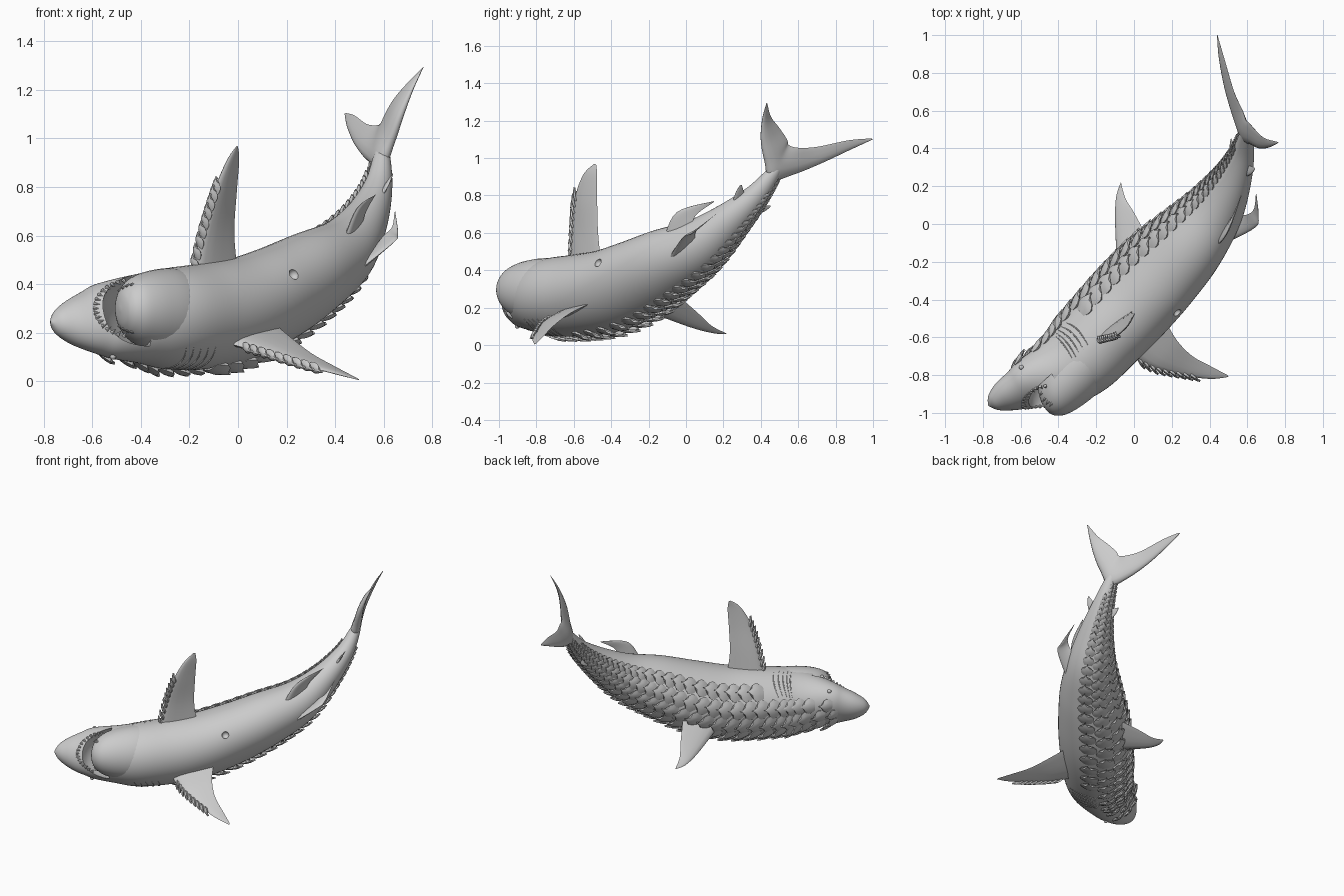
import bpy, bmesh, math
from mathutils import Vector as V, Matrix
from mathutils.bvhtree import BVHTree

if "Cube" in bpy.data.objects:
    bpy.data.objects.remove(bpy.data.objects["Cube"])

# Body stations: centre x, y, z, dorsal radius, lateral radius
ST = [(-.77, -.962, .243, .005, .005), (-.745, -.945, .242, .045, .052), (-.69, -.913, .242, .077, .097),
      (-.615, -.878, .245, .1, .136), (-.54, -.84, .25, .13, .166), (-.4, -.785, .257, .185, .187),
      (-.283, -.708, .257, .217, .207), (-.14, -.56, .267, .23, .215), (0, -.41, .292, .24, .21),
      (.143, -.258, .352, .235, .198), (.292, -.105, .436, .205, .178), (.428, .063, .527, .157, .143),
      (.52, .224, .657, .108, .096), (.575, .368, .794, .066, .06), (.592, .467, .92, .038, .035),
      (.588, .5, .98, .015, .02)]
BELLY = V((.54, -.67, .5)).normalized()


def spline(pts, s):
    """Catmull-Rom through tuples, s in index units."""
    n = len(pts) - 1
    i = max(0, min(int(s), n - 1))
    t = s - i
    a, b, c, d = (pts[max(0, min(n, i + k))] for k in (-1, 0, 1, 2))
    return [.5 * (2 * q + (r - p) * t + (2 * p - 5 * q + 4 * r - w) * t * t + (3 * q - p - 3 * r + w) * t ** 3)
            for p, q, r, w in zip(a, b, c, d)]


def frame(s):
    p = spline(ST, s)
    t = V(spline(ST, min(s + .3, 15))[:3]) - V(spline(ST, max(s - .3, 0))[:3])
    t.normalize()
    v = (BELLY - t * t.dot(BELLY)).normalized()
    return V(p[:3]), t, -v, v.cross(t), max(p[3], .004), max(p[4], .004)


def surf(s, deg):
    """Point and normal on the body; 0 degrees is the spine."""
    c, t, d, l, rv, rl = frame(s)
    a = math.radians(deg)
    return (c + d * rv * math.cos(a) + l * rl * math.sin(a),
            (d * math.cos(a) / rv + l * math.sin(a) / rl).normalized())


def finish(name, bm, angle=50, fix=True):
    if fix:
        bmesh.ops.recalc_face_normals(bm, faces=bm.faces)
    me = bpy.data.meshes.new(name)
    bm.to_mesh(me)
    bm.free()
    ob = bpy.data.objects.new(name, me)
    bpy.context.collection.objects.link(ob)
    smooth(ob, angle)
    return ob


def smooth(ob, angle):
    bpy.ops.object.select_all(action='DESELECT')
    ob.select_set(True)
    bpy.context.view_layer.objects.active = ob
    bpy.ops.object.shade_smooth_by_angle(angle=math.radians(angle))


def apply_mod(ob, kind, **props):
    m = ob.modifiers.new(kind.title(), kind)
    for k, v in props.items():
        setattr(m, k, v)
    bpy.context.view_layer.objects.active = ob
    bpy.ops.object.modifier_apply(modifier=m.name)


def tree_of(ob):
    bm = bmesh.new()
    bm.from_mesh(ob.data)
    tree = BVHTree.FromBMesh(bm)
    bm.free()
    return tree


def loft(rings):
    bm = bmesh.new()
    vs = [[bm.verts.new(p) for p in r] for r in rings]
    n = len(vs[0])
    for a, b in zip(vs, vs[1:]):
        for k in range(n):
            bm.faces.new((a[k], a[(k + 1) % n], b[(k + 1) % n], b[k]))
    bm.faces.new(vs[0])
    bm.faces.new(vs[-1])
    return bm


def fin(name, secs, thick=.085):
    """Loft lens-shaped sections given as (leading point, trailing point)."""
    flat = [tuple(a) + tuple(b) for a, b in secs]
    n = (len(flat) - 1) * 6
    rows = [spline(flat, i / 6) for i in range(n + 1)]
    rings = []
    for i, p in enumerate(rows):
        a, b = V(p[:3]), V(p[3:])
        q, r = rows[max(i - 1, 0)], rows[min(i + 1, n)]
        span = V(r[:3]) + V(r[3:]) - V(q[:3]) - V(q[3:])
        nrm = (b - a).cross(span).normalized()
        h = thick * min((b - a).length, .3)
        ring = []
        for k in range(14):
            f = k / 14 * math.tau
            u = (1 - math.cos(f)) / 2
            ring.append(a.lerp(b, u) + nrm * h * math.sin(f) * (1.3 - u))
        rings.append(ring)
    return finish(name, loft(rings), 60)


def plate(bm, o, fwd, up, length, half, lift, keel):
    """One pointed, keeled scale, raised at its rear tip."""
    fwd = fwd.normalized()
    up = (up - fwd * up.dot(fwd)).normalized()
    side = up.cross(fwd)
    g = []
    for i, w in enumerate((.6, .92, 1, .75, .1)):
        u = i / 4
        g.append([bm.verts.new(o + fwd * length * (u - .08 * abs(j) * u) + side * half * w * j / 2
                               + up * (lift * u + keel * (1 - (j / 2) ** 2 * 1.6) * (.4 + .6 * math.sin(u * 3))))
                  for j in range(-2, 3)])
    for i in range(4):
        for j in range(4):
            bm.faces.new((g[i][j], g[i + 1][j], g[i + 1][j + 1], g[i][j + 1]))


def plates_done(name, bm):
    ob = finish(name, bm, 30, False)
    apply_mod(ob, 'SOLIDIFY', thickness=.012, offset=-1)
    smooth(ob, 28)


# Body
rings = [[surf(i / 6, k * 7.5)[0] for k in range(48)] for i in range(15 * 6 + 1)]
body = finish('body', loft(rings), 60)
body_tree = tree_of(body)

# Lower jaw: (distance back from the lip, radius), blunt in front and fading into the belly
JAW = [(0, .008), (.006, .045), (.018, .075), (.045, .108), (.1, .142), (.2, .17), (.33, .183), (.48, .165)]
_, T, JD, JL, _, _ = frame(5)
LIP, JAW_T = V((-.487, -.95, .297)), V((.45, .46, -.03)).normalized()


def jaw_shape(name, shift, scale, stop):
    rows = [spline(JAW, i / 5) for i in range(stop * 5 + 1)]
    return finish(name, loft([[LIP + JAW_T * (d - shift) + (JD * math.cos(f) + JL * math.sin(f)) * r * scale
                               for f in (k * math.tau / 40 for k in range(40))] for d, r in rows]), 60)


jaw = jaw_shape('lower_jaw', 0, 1, 7)
jaw_tree = tree_of(jaw)

# Mouth recess and belly opening cut out of the body
hole = body_tree.ray_cast(V((.23, -2, .44)), V((0, 1, 0)))[0] or V((.23, -.5, .44))
bm = bmesh.new()
bmesh.ops.create_uvsphere(bm, u_segments=20, v_segments=12, radius=.023, matrix=Matrix.Translation(hole))
for cut in (jaw_shape('mouth_cutter', .075, .97, 5), finish('opening_cutter', bm)):
    apply_mod(body, 'BOOLEAN', operation='DIFFERENCE', solver='EXACT', object=cut)
    bpy.data.objects.remove(cut)
smooth(body, 45)

# Teeth
bm = bmesh.new()
for tree, cx, rx, rz, aim in ((body_tree, -.43, .158, .115, None), (jaw_tree, -.41, .115, .1, -T - V((0, .7, 0)))):
    for k in range(17):
        th = math.radians(-76 + k * 152 / 16)
        hit = tree.ray_cast(V((cx - rx * math.cos(th), -2, .3 + rz * math.sin(th))), V((0, 1, 0)))[0]
        if hit:
            d = (aim or (V((-.40, -.97, .3)) - hit)).normalized()
            bmesh.ops.create_cone(bm, cap_ends=True, segments=8, radius1=.01, radius2=0, depth=.026, matrix=
                                  Matrix.Translation(hit + d * .005) @ V((0, 0, 1)).rotation_difference(d).to_matrix().to_4x4())
finish('teeth', bm, 40)

# Fins, each section leading edge then trailing edge
A = [((-.2, -.62, .40), (.005, -.45, .40)), ((-.155, -.61, .6), (-.015, -.47, .6)),
     ((-.1, -.595, .78), (-.005, -.475, .78)), ((-.045, -.55, .91), (.005, -.475, .91)),
     ((-.005, -.49, .97), (0, -.48, .965))]
B = [((-.02, -.70, .15), (.17, -.52, .22)), ((.1, -.765, .115), (.23, -.62, .17)),
     ((.25, -.80, .07), (.31, -.7, .11)), ((.4, -.82, .03), (.41, -.755, .055)),
     ((.5, -.81, .004), (.495, -.8, .01))]
fin('upper_pectoral_fin', A)
fin('lower_pectoral_fin', B)
fin('dorsal_fin', [((-.09, -.23, .19), (.06, -.05, .27)), ((-.1, .01, .1), (.0, .06, .175)),
                   ((-.095, .14, .065), (-.045, .135, .105)), ((-.07, .22, .058), (-.068, .215, .063))])
fin('tail_fin', [((.44, 1.0, 1.1), (.445, .99, 1.105)), ((.452, .88, 1.045), (.48, .87, 1.095)),
                 ((.485, .72, .97), (.53, .7, 1.06)), ((.533, .57, .91), (.575, .6, 1.055)),
                 ((.59, .45, .88), (.592, .55, 1.07)), ((.635, .42, .98), (.605, .54, 1.1)),
                 ((.675, .4, 1.09), (.64, .5, 1.16)), ((.72, .407, 1.2), (.69, .455, 1.22)),
                 ((.765, .43, 1.295), (.76, .435, 1.29))], .16)
fin('upper_pelvic_fin', [((.43, -.12, .56), (.5, .02, .59)), ((.49, -.05, .71), (.525, .05, .69)),
                         ((.57, .15, .77), (.565, .15, .765))])
fin('lower_pelvic_fin', [((.49, -.1, .45), (.56, .05, .55)), ((.64, -.02, .57), (.6, .05, .6)),
                         ((.66, .04, .605), (.635, .08, .635)), ((.648, .16, .7), (.645, .155, .695))])
for name, deg in (('second_dorsal_fin', 0), ('anal_fin', 180)):
    n = surf(12.8, deg)[1]
    at = lambda s, h: surf(s, deg)[0] + n * h
    fin(name, [(at(12.45, -.02), at(12.85, -.02)), (at(12.75, .03), at(12.98, .022)), (at(13, .052), at(13.06, .05))], .12)

# Armour scales in rows along the back
bm = bmesh.new()
for row, (deg, start, end) in enumerate(((14, 3.2, 13.8), (42, 3.5, 13.7), (70, 6.9, 13.3))):
    for sgn in (1, -1):
        s = start + (.15 if row % 2 else 0)
        while s < end:
            r = spline(ST, s)[4]
            step = .32 * r + .013
            speed = (V(spline(ST, s + .05)[:3]) - V(spline(ST, s - .05)[:3])).length / .1
            o, n = surf(s, sgn * deg)
            plate(bm, o, surf(s + .25, sgn * deg)[0] - o, n, step * 1.45, r * .3, .008 + .1 * r, .004 + .05 * r)
            s += step / speed
plates_done('back_scales', bm)

# Scales along the leading edges of the pectoral fins
bm = bmesh.new()
for secs, lo, hi in ((A, .35, 1.95), (B, .35, 2.25)):
    flat = [a + b for a, b in secs]
    for k in range(9):
        s = lo + (hi - lo) * k / 8
        p, q = spline(flat, s), spline(flat, s + .1)
        o = V(p[:3])
        up = (o - V(p[3:])).normalized()
        plate(bm, o - up * .012, V(q[:3]) - o, up, .066, .024, .028, .012)
plates_done('fin_scales', bm)

# Eyes and gill slits on both sides
bm = bmesh.new()
for sgn in (1, -1):
    bmesh.ops.create_uvsphere(bm, u_segments=16, v_segments=10, radius=.013,
                              matrix=Matrix.Translation(surf(3.9, sgn * 82)[0]))
finish('eyes', bm, 60)
for sgn in (1, -1):
    for k in range(5):
        pts = [surf(5.75 + k * .17 + .1 * math.sin(j / 12 * math.pi), sgn * (60 + j * 4.5)) for j in range(13)]
        rings = []
        for j, (o, n) in enumerate(pts):
            ax = (pts[min(j + 1, 12)][0] - pts[max(j - 1, 0)][0]).normalized().cross(n)
            r = .0006 + .003 * math.sin(j / 12 * math.pi)
            rings.append([o + (n * math.cos(f) + ax * math.sin(f)) * r for f in (i * math.tau / 8 for i in range(8))])
        finish('gill_slit', loft(rings), 60)
